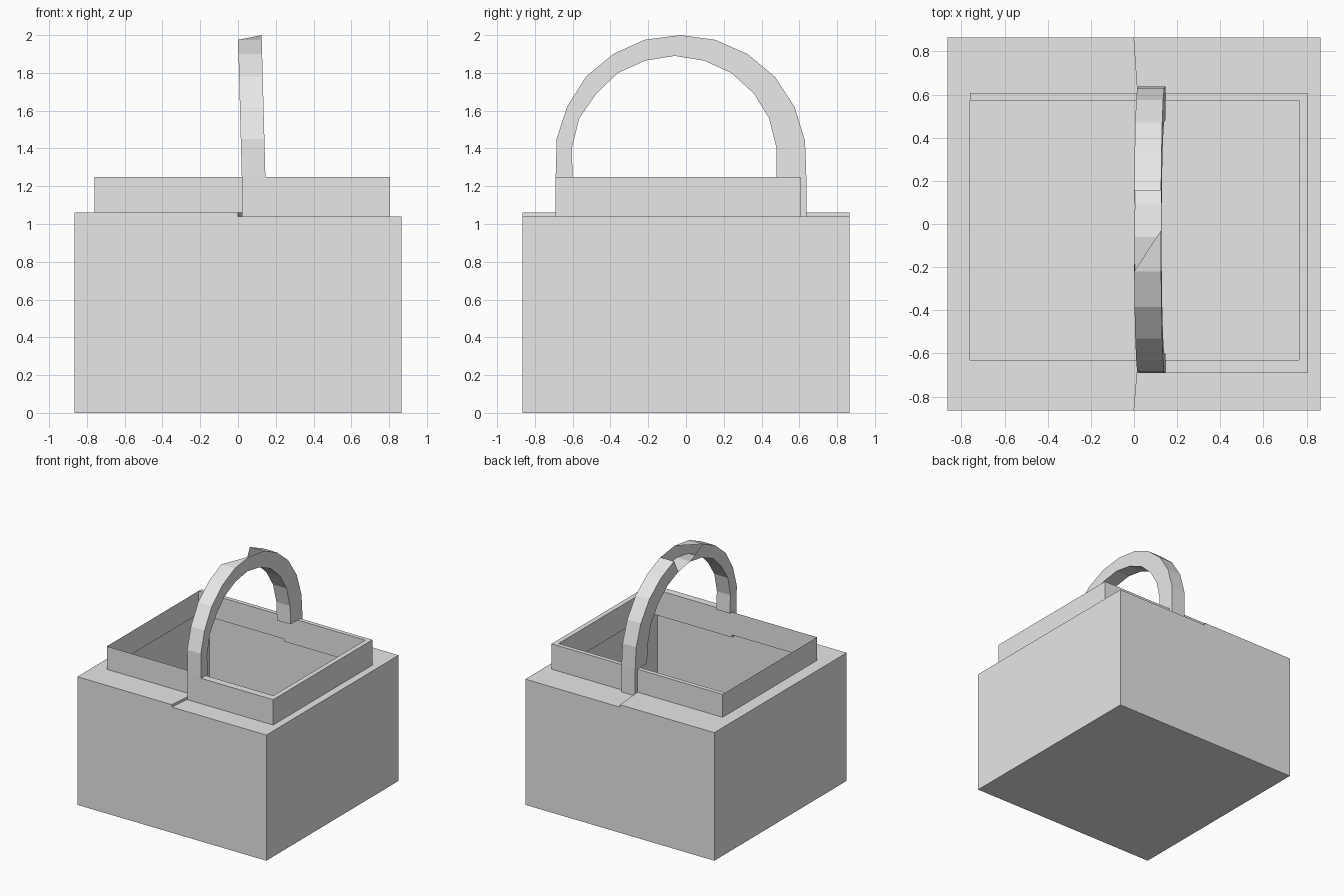
import bpy
import bmesh

if "Cube" in bpy.data.objects:
    bpy.data.objects.remove(bpy.data.objects["Cube"], do_unlink=True)

grey = bpy.data.materials.new("light_grey")
grey.use_nodes = True
grey.diffuse_color = (0.8, 0.8, 0.8, 1)
grey.node_tree.nodes["Principled BSDF"].inputs["Base Color"].default_value = (0.8, 0.8, 0.8, 1)

HALF = 0.865            # half width of the body
LOW, HIGH = 1.04, 1.06  # shelf heights of the two halves
RIM = 1.25              # top of the rim
SEAM = 0.02             # where the halves meet


def finish(bm, name):
    bmesh.ops.remove_doubles(bm, verts=bm.verts, dist=0.0001)
    bmesh.ops.recalc_face_normals(bm, faces=bm.faces)
    mesh = bpy.data.meshes.new(name)
    bm.to_mesh(mesh)
    bm.free()
    mesh.materials.append(grey)
    obj = bpy.data.objects.new(name, mesh)
    bpy.context.collection.objects.link(obj)
    return obj


def face(bm, points):
    return bm.faces.new([bm.verts.new(p) for p in points])


def wall(bm, path, z0, z1):
    for a, b in zip(path, path[1:]):
        face(bm, [(*a, z0), (*b, z0), (*b, z1), (*a, z1)])


def flat(bm, path, z):
    face(bm, [(x, y, z) for x, y in path])


# Open body: thin walls, floor and a stepped top edge
bm = bmesh.new()
left = [(0, -HALF), (-HALF, -HALF), (-HALF, HALF), (0, HALF)]
right = [(0, -HALF), (HALF, -HALF), (HALF, HALF), (0, HALF)]
for path, top in ((left, HIGH), (right, LOW)):
    wall(bm, path, 0, top)
    flat(bm, path, 0)
finish(bm, "body")

# Shelf around the opening, one level for each half
XL, XR, XI = -0.76, 0.805, 0.765
YF, YFI, YB, YBI, YFOOT = -0.69, -0.63, 0.607, 0.572, 0.637
bm = bmesh.new()
inner_left = [(SEAM, YFI), (XL, YFI), (XL, YBI), (SEAM, YBI)]
inner_right = [(SEAM, YFI), (XI, YFI), (XI, YBI), (SEAM, YBI)]
for outer, inner, z in ((left, inner_left, HIGH), (right, inner_right, LOW)):
    for i in range(3):
        flat(bm, [outer[i], outer[i + 1], inner[i + 1], inner[i]], z)
for y0, y1 in ((-HALF, YFI), (HALF, YBI)):
    wall(bm, [(0, y0), (SEAM, y1)], LOW, HIGH)
finish(bm, "shelf")

# Raised rim: thin on one half, thick on the other
bm = bmesh.new()
wall(bm, inner_left, HIGH, RIM)
wall(bm, [(XL, YBI), (XL, YB), (SEAM, YB)], HIGH, RIM)
flat(bm, [(XL, YBI), (XL, YB), (SEAM, YB), (SEAM, YBI)], RIM)
outer_right = [(SEAM, YF), (XR, YF), (XR, YB), (SEAM, YB)]
wall(bm, outer_right, LOW, RIM)
wall(bm, inner_right, LOW, RIM)
wall(bm, [(SEAM, YF), (SEAM, YFI)], LOW, RIM)
for i in range(3):
    flat(bm, [outer_right[i], outer_right[i + 1], inner_right[i + 1], inner_right[i]], RIM)
finish(bm, "rim")

# Block under the back foot of the handle
bm = bmesh.new()
block = [(SEAM, YB), (SEAM, YFOOT), (SEAM + 0.125, YFOOT), (SEAM + 0.125, YB)]
wall(bm, block, LOW, RIM)
flat(bm, block, RIM)
finish(bm, "handle_foot")

# Arched handle leaning slightly to one side, as (y, z) outlines
OUTER = [(-.69, 1.25), (-.685, 1.45), (-.63, 1.62), (-.53, 1.78), (-.385, 1.9), (-.22, 1.975), (-.03, 2),
         (.155, 1.975), (.325, 1.9), (.47, 1.78), (.575, 1.62), (.63, 1.44), (.637, 1.25)]
INNER = [(-.6, 1.25), (-.605, 1.4), (-.565, 1.56), (-.475, 1.69), (-.36, 1.8), (-.215, 1.865), (-.06, 1.89),
         (.095, 1.865), (.24, 1.8), (.36, 1.69), (.44, 1.56), (.48, 1.4), (.48, 1.25)]


def lean(p, offset):
    return (SEAM * (2 - p[1]) / 0.75 + offset, p[0], p[1])


bm = bmesh.new()
rings = []
for o, i in zip(OUTER, INNER):
    corners = [lean(o, 0), lean(o, 0.125), lean(i, 0.125), lean(i, 0)]
    rings.append([bm.verts.new(c) for c in corners])
for a, b in zip(rings, rings[1:]):
    for k in range(4):
        n = (k + 1) % 4
        bm.faces.new([a[k], a[n], b[n], b[k]])
bm.faces.new(rings[0])
bm.faces.new(rings[-1])
# Chipped corner at the crown
before, crown = rings[5], rings[6]
bmesh.ops.delete(bm, geom=[crown[0]], context="VERTS")
bm.faces.new([before[0], before[1], crown[1]])
bm.faces.new([before[0], crown[3], before[3]])
finish(bm, "handle")
